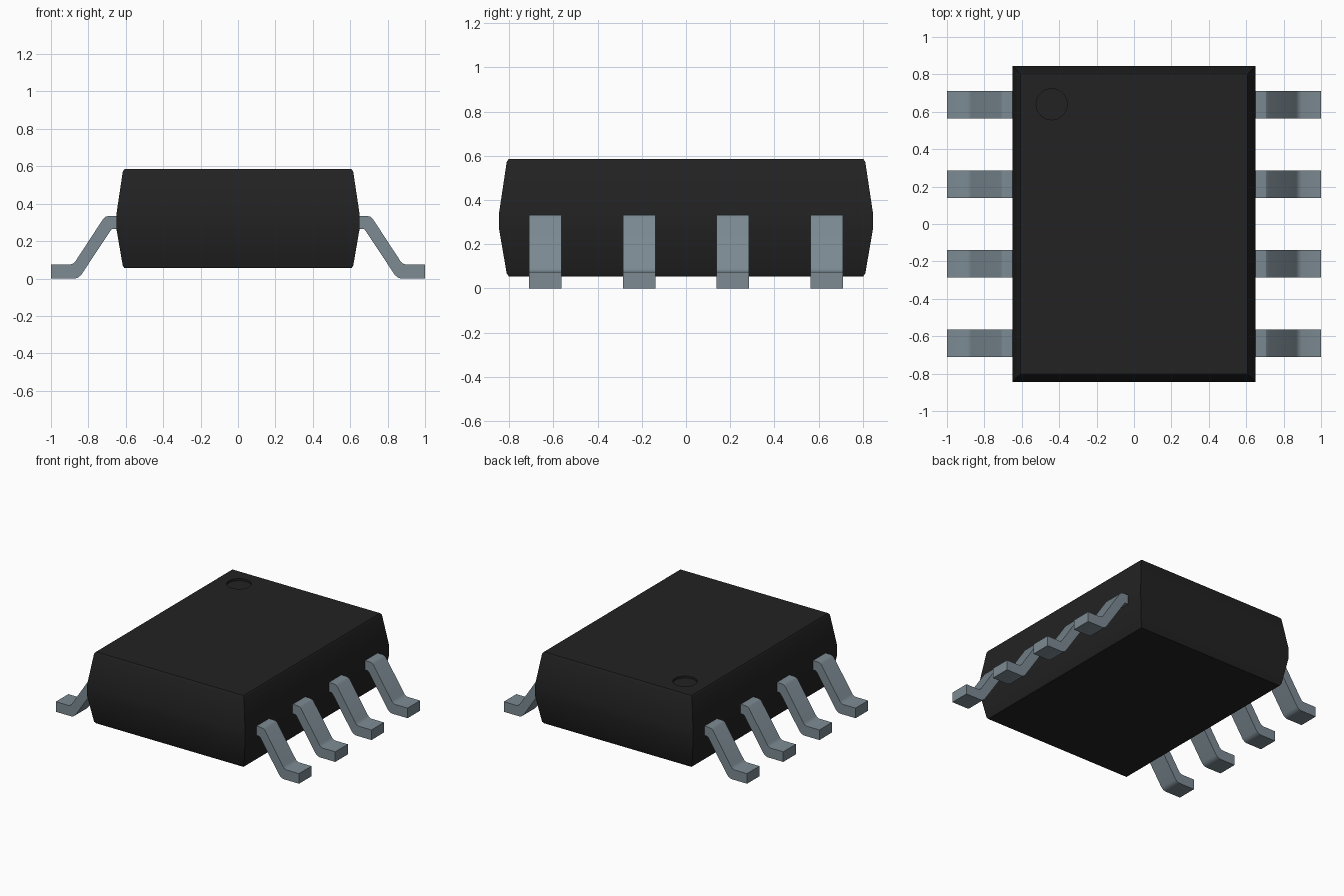
import bpy, bmesh, math

if "Cube" in bpy.data.objects:
    bpy.data.objects.remove(bpy.data.objects["Cube"], do_unlink=True)


def material(name, rgb):
    m = bpy.data.materials.new(name)
    m.use_nodes = True
    m.diffuse_color = (*rgb, 1)
    bsdf = m.node_tree.nodes["Principled BSDF"]
    bsdf.inputs["Base Color"].default_value = (*rgb, 1)
    bsdf.inputs["Roughness"].default_value = 0.6
    return m


black = material("black plastic", (0.016, 0.016, 0.016))
metal = material("tinned metal", (0.2, 0.255, 0.29))


def finish(bm, name, mat):
    bmesh.ops.recalc_face_normals(bm, faces=bm.faces)
    mesh = bpy.data.meshes.new(name)
    bm.to_mesh(mesh)
    bm.free()
    mesh.materials.append(mat)
    ob = bpy.data.objects.new(name, mesh)
    bpy.context.collection.objects.link(ob)
    return ob


def activate(ob):
    bpy.ops.object.select_all(action='DESELECT')
    ob.select_set(True)
    bpy.context.view_layer.objects.active = ob


def smooth(ob):
    activate(ob)
    bpy.ops.object.shade_smooth_by_angle(angle=math.radians(30))


# Package body: stacked rectangles (z, inset) with drafted sides and softened rims
HALF_X, HALF_Y, TOP = 0.65, 0.845, 0.585
levels = [(0.055, 0.043), (0.068, 0.034), (0.265, 0), (0.345, 0),
          (0.572, 0.034), (TOP, 0.043)]
bm = bmesh.new()
rings = []
for z, inset in levels:
    x, y = HALF_X - inset, HALF_Y - inset
    rings.append([bm.verts.new((sx * x, sy * y, z))
                  for sx, sy in ((-1, -1), (1, -1), (1, 1), (-1, 1))])
for a, b in zip(rings, rings[1:]):
    for i in range(4):
        j = (i + 1) % 4
        bm.faces.new((a[i], a[j], b[j], b[i]))
bm.faces.new(rings[0][::-1])
bm.faces.new(rings[-1])
body = finish(bm, "package_body", black)

# Shallow round pin-one recess in the top
DEPTH = 0.015
bm = bmesh.new()
bmesh.ops.create_cone(bm, cap_ends=True, segments=32, radius1=0.083,
                      radius2=0.083, depth=2 * DEPTH)
bmesh.ops.translate(bm, verts=bm.verts, vec=(-0.44, 0.64, TOP))
cutter = finish(bm, "recess_cutter", black)
cutter.hide_render = True
cut = body.modifiers.new("pin_one_recess", 'BOOLEAN')
cut.operation, cut.object, cut.solver = 'DIFFERENCE', cutter, 'EXACT'
activate(body)
bpy.ops.object.modifier_apply(modifier=cut.name)
bpy.data.objects.remove(cutter, do_unlink=True)
smooth(body)

# Gull-wing lead: side profile (x, z) with rounded bends
profile = [(0.60, 0.335), (0.685, 0.335), (0.705, 0.332), (0.72, 0.32),
           (0.868, 0.094), (0.878, 0.082), (0.895, 0.075), (1.0, 0.075),
           (1.0, 0), (0.872, 0), (0.853, 0.006), (0.838, 0.02),
           (0.682, 0.255), (0.677, 0.262), (0.668, 0.265), (0.60, 0.265)]
WIDTH = 0.147


def lead(name, side, y):
    bm = bmesh.new()
    face = bm.faces.new([bm.verts.new((side * x, y - WIDTH / 2, z))
                         for x, z in profile])
    new = bmesh.ops.extrude_face_region(bm, geom=[face])["geom"]
    bmesh.ops.translate(bm, vec=(0, WIDTH, 0),
                        verts=[v for v in new if isinstance(v, bmesh.types.BMVert)])
    smooth(finish(bm, name, metal))


# Four leads on each long side
for side, label in ((1, "left"), (-1, "right")):
    for i in range(4):
        lead(f"{label}_lead_{i + 1}", side, (i - 1.5) * 0.425)
